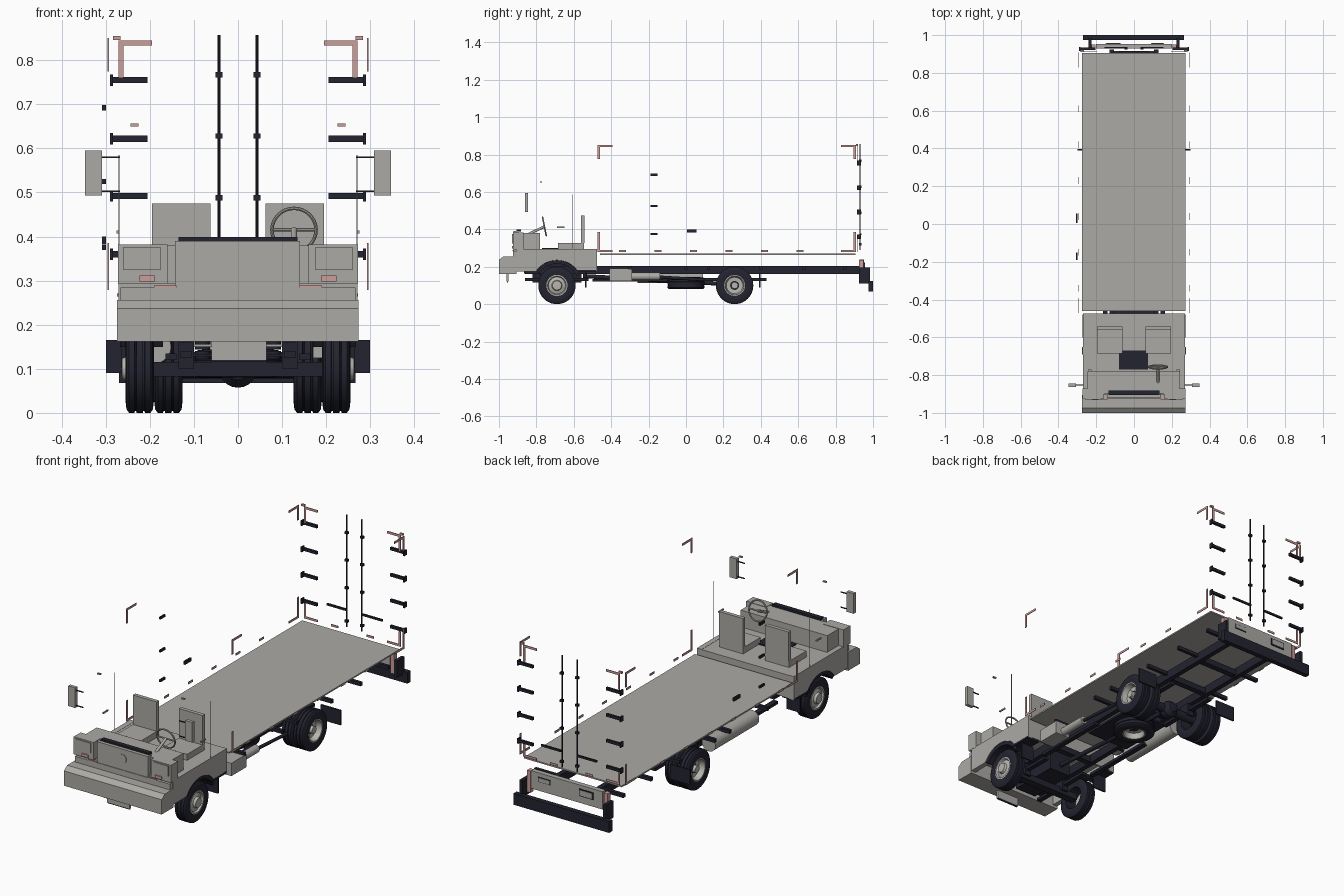
import bpy
import bmesh
import math
from mathutils import Matrix, Vector

if "Cube" in bpy.data.objects:
    bpy.data.objects.remove(bpy.data.objects["Cube"], do_unlink=True)


def material(name, rgb):
    m = bpy.data.materials.new(name)
    m.use_nodes = True
    m.diffuse_color = (*rgb, 1)
    m.node_tree.nodes["Principled BSDF"].inputs["Base Color"].default_value = (*rgb, 1)
    return m


GREY = material("body_grey", (0.41, 0.40, 0.375))
DARK = material("chassis_dark", (0.016, 0.017, 0.028))
PINK = material("reflector_pink", (0.60, 0.34, 0.32))
RIM = material("rim_light_grey", (0.47, 0.46, 0.42))


def finish(name, bm, mat, smooth=False):
    bmesh.ops.recalc_face_normals(bm, faces=bm.faces)
    me = bpy.data.meshes.new(name)
    bm.to_mesh(me)
    bm.free()
    me.materials.append(mat)
    ob = bpy.data.objects.new(name, me)
    bpy.context.collection.objects.link(ob)
    if smooth:
        bpy.ops.object.select_all(action="DESELECT")
        ob.select_set(True)
        bpy.context.view_layer.objects.active = ob
        bpy.ops.object.shade_smooth_by_angle(angle=math.radians(35))
    return ob


def box(name, x, y, z, mat, mirror=False):
    """Box from (min, max) pairs; mirror adds the copy at -x."""
    for side in ((1, -1) if mirror else (1,)):
        bm = bmesh.new()
        bmesh.ops.create_cube(bm, size=1)
        for v in bm.verts:
            v.co = Vector((side * x[v.co.x > 0], y[v.co.y > 0], z[v.co.z > 0]))
        label = name if not mirror else ("left_" if side > 0 else "right_") + name
        finish(label, bm, mat)


def prism(name, pts, x0, x1, mat):
    """Side profile of (y, z) points extruded across x."""
    bm = bmesh.new()
    face = bm.faces.new([bm.verts.new((x0, y, z)) for y, z in pts])
    ext = bmesh.ops.extrude_face_region(bm, geom=[face])
    moved = [g for g in ext["geom"] if isinstance(g, bmesh.types.BMVert)]
    bmesh.ops.translate(bm, verts=moved, vec=(x1 - x0, 0, 0))
    finish(name, bm, mat)


def rod(name, a, b, r, mat, segs=16):
    a, b = Vector(a), Vector(b)
    bm = bmesh.new()
    turn = (b - a).to_track_quat("Z", "Y").to_matrix().to_4x4()
    bmesh.ops.create_cone(bm, cap_ends=True, segments=segs, radius1=r, radius2=r,
                          depth=(b - a).length, matrix=Matrix.Translation((a + b) / 2) @ turn)
    finish(name, bm, mat, True)


def lathe(name, profile, centre, axis, mat, steps=40):
    """Spin (offset, radius) points about an axis through centre."""
    bm = bmesh.new()
    verts = [bm.verts.new((0, r, o)) for o, r in profile]
    edges = [bm.edges.new(p) for p in zip(verts, verts[1:])]
    bmesh.ops.spin(bm, geom=verts + edges, cent=(0, 0, 0), axis=(0, 0, 1),
                   angle=math.tau, steps=steps, use_duplicate=False)
    bmesh.ops.remove_doubles(bm, verts=bm.verts, dist=0.0002)
    turn = Vector(axis).to_track_quat("Z", "Y").to_matrix().to_4x4()
    bm.transform(Matrix.Translation(centre) @ turn)
    finish(name, bm, mat, True)


def ring(cy, cz, r, a0, a1, n=16):
    return [(cy + r * math.cos(a0 + (a1 - a0) * i / n),
             cz + r * math.sin(a0 + (a1 - a0) * i / n)) for i in range(n + 1)]


# Wheels: tyre with tread grooves, dished rim and hub
TYRE = [(-.03, .056), (-.032, .075), (-.03, .092), (-.024, .1), (-.012, .1), (-.011, .096),
        (-.008, .096), (-.007, .1), (.007, .1), (.008, .096), (.011, .096), (.012, .1),
        (.024, .1), (.03, .092), (.032, .075), (.03, .056), (-.03, .056)]
FRONT_RIM = [(-.02, .057), (.03, .057), (.031, .05), (.022, .045), (.028, .028), (.04, .024), (.042, 0)]
REAR_RIM = [(-.02, .057), (.03, .057), (.03, .051), (.002, .044), (.0, .024)]


def wheel(name, centre, axis, rim):
    lathe(name + "_tyre", TYRE, centre, axis, DARK)
    lathe(name + "_rim", rim, centre, axis, RIM)


FY, RY = -0.69, 0.26
for s, side in ((1, "left"), (-1, "right")):
    wheel(side + "_front_wheel", (s * .223, FY, .1), (s, 0, 0), FRONT_RIM)
    wheel(side + "_rear_outer_wheel", (s * .223, RY, .1), (s, 0, 0), REAR_RIM)
    lathe(side + "_rear_inner_wheel_tyre", TYRE, (s * .158, RY, .1), (s, 0, 0), DARK)
    rod(side + "_rear_hub_plate", (s * .19, RY, .1), (s * .222, RY, .1), .03, DARK)
    rod(side + "_rear_hub", (s * .2, RY, .1), (s * .245, RY, .1), .018, RIM)
wheel("spare_wheel", (0, 0, .112), (0, 0, -1), REAR_RIM)

# Chassis
box("frame_rail", (.105, .13), (-.86, .925), (.16, .205), DARK, True)
for i, y in enumerate((-.85, -.47, -.2, .1, .4, .63, .9)):
    box(f"crossmember_{i}", (-.105, .105), (y - .015, y + .015), (.165, .195), DARK)
for i, y in enumerate((-.3, 0, .12, .4, .63, .85)):
    box(f"floor_bearer_{i}", (.13, .25), (y - .008, y + .008), (.185, .203), DARK, True)
box("front_axle", (-.2, .2), (FY - .02, FY + .02), (.082, .115), DARK)
rod("rear_axle", (-.2, RY, .1), (.2, RY, .1), .022, DARK)
lathe("differential", [(-.045, 0), (-.04, .025), (-.015, .043), (.015, .043), (.04, .025), (.045, 0)],
      (0, RY, .1), (0, 1, 0), DARK, 20)
rod("drive_shaft", (0, -.55, .15), (0, RY, .105), .011, DARK)
box("engine_sump", (-.06, .06), (-.82, -.56), (.115, .24), DARK)
for y in (FY, RY):
    box("leaf_spring", (.105, .13), (y - .17, y + .17), (.125, .14), DARK, True)
    box("spring_mount", (.1, .135), (y - .03, y + .03), (.1, .165), DARK, True)
for s in (1, -1):
    for i in range(4):
        z = .122 + i * .011
        rod(f"coil_{i}", (s * .08, -.76, z), (s * .08, -.76, z + .007), .018, DARK)
box("front_mud_flap", (.19, .265), (-.54, -.532), (.09, .17), DARK, True)
box("rear_mud_flap", (.19, .3), (.39, .398), (.09, .165), DARK, True)
box("spare_carrier", (-.12, .12), (-.2, .1), (.128, .138), DARK)
box("lower_side_rail", (.14, .165), (-.5, -.1), (.12, .135), DARK, True)

# Tanks and exhaust
rod("fuel_tank", (-.19, -.26, .15), (-.19, .09, .15), .038, GREY, 32)
box("battery_box", (.17, .25), (-.41, -.29), (.125, .19), GREY)
rod("muffler", (.2, -.29, .148), (.2, -.14, .148), .02, GREY, 24)
rod("exhaust_pipe", (.2, -.14, .145), (.2, .1, .13), .008, DARK)

# Cargo floor
box("cargo_floor", (-.274, .272), (-.46, .905), (.264, .271), GREY)

# Cab: deck, arched skirts, liners
box("cab_deck", (-.268, .268), (-.905, -.475), (.24, .295), GREY)
box("cab_back_skirt", (-.26, .26), (-.485, -.475), (.18, .24), GREY)
arch = ring(FY, .1, .135, math.radians(146), math.radians(34))
SKIRT = [(-.905, .175), *arch, (-.475, .175), (-.475, .296), (-.905, .296)]
half = ring(FY, .1, .134, math.radians(146), math.radians(25))
LINER = half + ring(FY, .1, .116, math.radians(25), math.radians(146))
for s, side in ((1, "left"), (-1, "right")):
    prism(side + "_cab_skirt", SKIRT, s * .245, s * .271, GREY)
    prism(side + "_wheel_arch", LINER, s * .17, s * .268, DARK)
box("cab_step", (.2, .272), (-.6, -.48), (.172, .182), DARK, True)
box("engine_cover", (-.08, .075), (-.77, -.67), (.29, .3), DARK)

# Front bumper and face
prism("front_bumper", [(-1, .162), (-1, .237), (-.975, .256), (-.905, .256), (-.905, .162)],
      -.274, .273, GREY)
box("front_band", (-.266, .266), (-.925, -.9), (.25, .285), GREY)
box("front_plate_flap", (-.06, .065), (-.96, -.95), (.12, .165), GREY)
box("front_flap_edge", (-.06, .065), (-.958, -.952), (.115, .12), DARK)
box("grille_panel", (-.143, .141), (-.922, -.895), (.283, .39), GREY)
rod("grille_disc", (0, -.925, .342), (0, -.915, .342), .022, GREY, 28)
box("wiper_cowl", (-.135, .135), (-.905, -.882), (.388, .399), DARK)
box("headlight_pod", (.16, .272), (-.925, -.87), (.293, .382), GREY, True)
box("headlight_lens", (.176, .26), (-.93, -.92), (.324, .376), GREY, True)
box("turn_signal", (.188, .223), (-.931, -.922), (.298, .312), PINK, True)
box("band_reflector", (.14, .19), (-.928, -.92), (.285, .289), PINK, True)

# Dashboard, steering wheel and seats
box("dashboard", (-.245, .24), (-.9, -.78), (.295, .38), GREY)
rod("steering_column", (.127, -.84, .375), (.127, -.757, .415), .007, GREY)
lathe("steering_wheel", [(.004 * math.sin(a), .05 + .004 * math.cos(a))
                         for a in [math.tau * i / 8 for i in range(9)]],
      (.127, -.757, .415), (0, 1, .2), GREY, 32)
rod("wheel_spoke", (.08, -.757, .415), (.174, -.757, .415), .004, GREY, 8)
box("seat_base", (.062, .195), (-.685, -.545), (.295, .326), GREY, True)
box("seat_back", (.062, .195), (-.562, -.543), (.326, .475), GREY, True)

# Mirrors, window rods and handles
box("mirror", (.308, .347), (-.862, -.845), (.493, .595), GREY, True)
for z in (.503, .58):
    box("mirror_arm", (.268, .31), (-.856, -.851), (z - .002, z + .002), DARK, True)
box("window_rod", (.269, .271), (-.606, -.603), (.295, .585), GREY, True)
box("door_handle", (.27, .276), (-.69, -.65), (.407, .414), GREY, True)
box("roof_marker", (.226, .244), (-.78, -.77), (.65, .656), PINK, True)

# Side door hinges on the right
for i, z in enumerate((.375, .525, .692)):
    box(f"side_hinge_{i}", (-.308, -.3), (-.19, -.152), (z - .006, z + .006), DARK)
box("side_latch", (-.308, -.3), (.005, .055), (.382, .4), DARK)

# Rear door hardware
for z in (.36, .492, .622, .755):
    box("rear_hinge", (.205, .288), (.922, .934), (z - .007, z + .007), DARK, True)
    box("hinge_plate", (.283, .29), (.915, .936), (z - .013, z + .013), DARK, True)
for s in (1, -1):
    rod("lock_rod", (s * .043, .93, .29), (s * .043, .93, .857), .0035, DARK, 8)
for z in (.32, .488, .628, .767):
    box("rod_guide", (.035, .051), (.924, .937), (z - .006, z + .006), DARK, True)
box("door_handle_bar", (.043, .155), (.93, .938), (.369, .379), DARK, True)

# Reflective tape: side corners and dashes, rear corners and dashes
SIDE = (.293, .296)
for y, d in ((-.472, 1), (.908, -1)):
    along = sorted((y, y + d * .08))
    post = sorted((y, y + d * .012))
    for name, bar, upright in (("top", (.839, .85), (.775, .85)), ("bottom", (.279, .29), (.279, .385))):
        box(name + "_side_tape_bar", SIDE, along, bar, PINK, True)
        box(name + "_side_tape_post", SIDE, post, upright, PINK, True)
for i in range(6):
    y = -.34 + i * .19
    box(f"side_tape_{i}", SIDE, (y - .018, y + .018), (.279, .29), PINK, True)
for name, bar, upright in (("top", (.833, .845), (.76, .845)), ("bottom", (.279, .29), (.279, .355))):
    box(name + "_rear_tape_bar", (.195, .271), (.914, .917), bar, PINK, True)
    box(name + "_rear_tape_post", (.26, .271), (.914, .917), upright, PINK, True)
box("rear_tape_dash", (.08, .12), (.914, .917), (.279, .29), PINK, True)
box("rear_top_marker", (.266, .284), (.91, .92), (.846, .855), PINK, True)

# Rear panel, lamps and bumper
box("rear_panel", (-.2, .2), (.928, .953), (.15, .24), GREY)
box("rear_plate_border", (-.15, -.07), (.953, .956), (.185, .222), DARK)
box("rear_plate", (-.145, -.075), (.955, .958), (.19, .217), GREY)
box("rear_label_border", (.09, .16), (.953, .955), (.195, .22), DARK)
box("rear_label", (.093, .157), (.954, .957), (.198, .217), GREY)
box("rear_lamp", (.205, .225), (.925, .95), (.125, .235), PINK, True)
box("bumper_post", (.226, .242), (.925, .985), (.11, .195), DARK, True)
box("rear_bumper", (-.27, .266), (.975, 1), (.068, .125), DARK)
